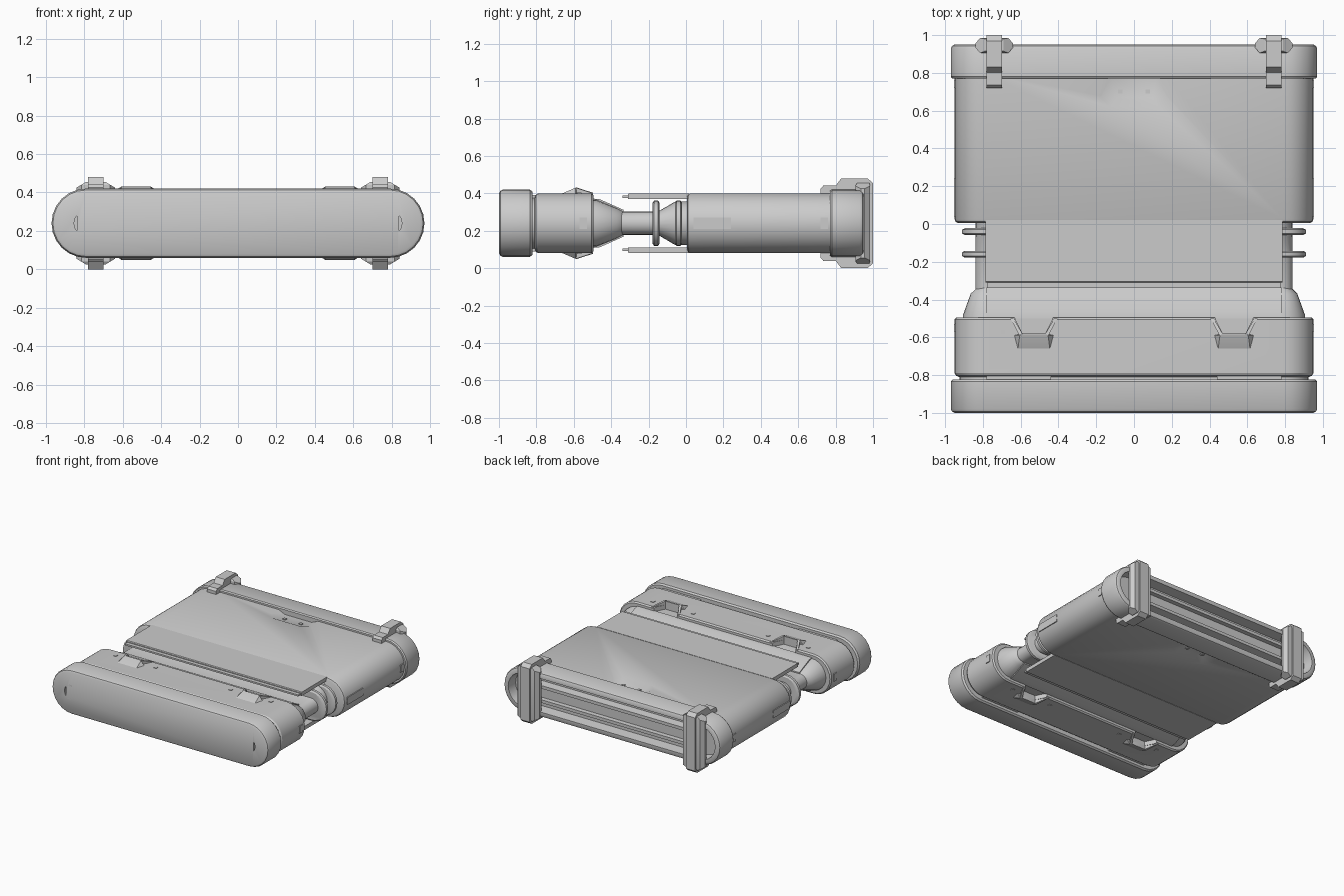
import bpy, bmesh, math

if "Cube" in bpy.data.objects:
    bpy.data.objects.remove(bpy.data.objects["Cube"], do_unlink=True)

MID = 0.24          # height of the horizontal symmetry plane
SIDES = (1, -1)
parts = []

grey = bpy.data.materials.new("plain_grey")
grey.use_nodes = True
grey.diffuse_color = (0.6, 0.6, 0.6, 1)
grey.node_tree.nodes["Principled BSDF"].inputs["Base Color"].default_value = (0.6, 0.6, 0.6, 1)


def finish(name, bm):
    bmesh.ops.recalc_face_normals(bm, faces=bm.faces)
    mesh = bpy.data.meshes.new(name)
    bm.to_mesh(mesh)
    bm.free()
    mesh.materials.append(grey)
    obj = bpy.data.objects.new(name, mesh)
    bpy.context.collection.objects.link(obj)
    parts.append(obj)
    return obj


def stadium(y, w, h, steps=12):
    """Points of a pill-shaped section across the model."""
    pts = []
    for side in SIDES:
        for i in range(steps + 1):
            a = math.pi * i / steps - math.pi / 2
            pts.append((side * (w - h + h * math.cos(a)), y, MID + side * h * math.sin(a)))
    return pts


def loft(name, sections):
    """Skin pill sections given as (y, half width, half height)."""
    bm = bmesh.new()
    rings = [[bm.verts.new(p) for p in stadium(*s)] for s in sections]
    n = len(rings[0])
    for a, b in zip(rings, rings[1:]):
        for i in range(n):
            j = (i + 1) % n
            bm.faces.new((a[i], a[j], b[j], b[i]))
    bm.faces.new(rings[0])
    bm.faces.new(rings[-1])
    return finish(name, bm)


def hull(name, pts, sx=1, sz=1):
    """Convex solid, mirrored in x and about the middle plane on request."""
    bm = bmesh.new()
    for x, y, z in pts:
        bm.verts.new((x * sx, y, MID + sz * (z - MID)))
    res = bmesh.ops.convex_hull(bm, input=bm.verts)
    bmesh.ops.delete(bm, geom=[v for v in res["geom_interior"]], context="VERTS")
    bmesh.ops.dissolve_limit(bm, angle_limit=0.01, verts=bm.verts, edges=bm.edges)
    return finish(name, bm)


def box(name, xs, ys, zs, sx=1, sz=1):
    return hull(name, [(x, y, z) for x in xs for y in ys for z in zs], sx, sz)


def prism(name, xs, profile, sx=1, sz=1):
    """Extrude a (y, z) profile across x."""
    return hull(name, [(x, y, z) for x in xs for y, z in profile], sx, sz)


def cut(target, cutter):
    mod = target.modifiers.new("cut", "BOOLEAN")
    mod.operation = "DIFFERENCE"
    mod.solver = "EXACT"
    mod.object = cutter
    bpy.context.view_layer.objects.active = target
    bpy.ops.object.modifier_apply(modifier=mod.name)
    parts.remove(cutter)
    bpy.data.objects.remove(cutter, do_unlink=True)


# Main pill-shaped shells
front_cap = loft("front_cap", [(-1, 0.95, 0.16), (-0.993, 0.963, 0.173), (-0.98, 0.97, 0.18),
                               (-0.835, 0.97, 0.18), (-0.822, 0.96, 0.17)])
loft("cap_seam", [(-0.83, 0.925, 0.135), (-0.79, 0.925, 0.135)])
front_body = loft("front_body", [(-0.81, 0.925, 0.135), (-0.803, 0.942, 0.152), (-0.79, 0.95, 0.16),
                                 (-0.505, 0.95, 0.16), (-0.495, 0.94, 0.15)])
loft("front_taper", [(-0.64, 0.905, 0.125), (-0.48, 0.905, 0.125),
                     (-0.37, 0.865, 0.08), (-0.34, 0.835, 0.065)])
loft("core", [(-0.36, 0.84, 0.062), (-0.15, 0.84, 0.062), (-0.06, 0.84, 0.115), (0.03, 0.84, 0.115)])
back_body = loft("back_body", [(0.005, 0.93, 0.14), (0.012, 0.944, 0.154), (0.025, 0.95, 0.16),
                               (0.8, 0.95, 0.16)])
loft("back_rim", [(0.77, 0.94, 0.15), (0.77, 0.963, 0.173), (0.78, 0.97, 0.18), (0.93, 0.97, 0.18),
                  (0.943, 0.963, 0.173), (0.95, 0.95, 0.16), (0.95, 0.925, 0.135),
                  (0.87, 0.915, 0.125)])

# Core collars
for y in (-0.16, -0.04):
    loft("core_collar", [(y - 0.018, 0.895, 0.11), (y - 0.01, 0.91, 0.122),
                         (y + 0.01, 0.91, 0.122), (y + 0.018, 0.895, 0.11)])

# Slats in the rear recess
box("rear_panel", (-0.74, 0.74), (0.86, 0.9), (0.2, 0.28))
for sz in SIDES:
    prism("rear_slat", (-0.76, 0.76), [(0.86, 0.28), (0.93, 0.285), (0.93, 0.31), (0.86, 0.32)], sz=sz)

# Details repeated on the upper and lower faces
for sz in SIDES:
    prism("slide_plate", (-0.785, 0.785),
          [(-0.31, 0.37), (-0.31, 0.394), (-0.305, 0.4), (0.02, 0.4), (0.02, 0.37)], sz=sz)
    box("slide_plate_lip", (-0.775, 0.775), (-0.34, -0.3), (0.375, 0.388), sz=sz)
    prism("taper_panel", (-0.78, 0.78),
          [(-0.335, 0.28), (-0.335, 0.312), (-0.46, 0.368), (-0.5, 0.372), (-0.5, 0.3)], sz=sz)

    # Finger recess with two studs
    recess = [(x * s, y, z) for s in SIDES for x, y, z in
              ((0.13, 0.62, 0.402), (0.18, 0.67, 0.402), (0.18, 0.78, 0.402),
               (0.1, 0.67, 0.375), (0.12, 0.78, 0.375))]
    cut(back_body, hull("recess_cutter", recess, sz=sz))

    for sx in SIDES:
        box("recess_stud", (0.06, 0.085), (0.69, 0.712), (0.36, 0.382), sx, sz)

        # Notch in the front body, framed by a raised lip
        notch = [(0.53 + s * dx, y, z) for s in SIDES
                 for dx, y in ((0.11, -0.48), (0.06, -0.58)) for z in (0.365, 0.45)]
        cut(front_body, hull("notch_cutter", notch, sx, sz))
        ramp = [(0.53 + s * dx, y, z) for s in SIDES for dx, y, z in
                ((0.085, -0.665, 0.398), (0.06, -0.58, 0.43), (0.075, -0.59, 0.43),
                 (0.105, -0.59, 0.398), (0.06, -0.58, 0.37))]
        hull("notch_ramp", ramp, sx, sz)
        for s in SIDES:
            lip = [(0.53 + s * dx, y, z) for dx, y, top in
                   ((0.06, -0.582, 0.43), (0.078, -0.59, 0.43),
                    (0.11, -0.497, 0.403), (0.125, -0.497, 0.4)) for z in (0.37, top)]
            hull("notch_lip", lip, sx, sz)
        for x in (0.335, 0.695):
            box("front_stud", (x - 0.012, x + 0.012), (-0.583, -0.559), (0.38, 0.404), sx, sz)
        box("seam_tab", (0.44, 0.78), (-0.825, -0.8), (0.36, 0.39), sx, sz)

        # Small slots on the cap face
        box("cap_tab", (0.785, 0.825), (-1.0, -0.98), (0.287, 0.3), sx, sz)

        # Upper and lower hooks of the rear clips
        clip = (0.7, 0.78)
        prism("clip_hook", clip, [(0.72, 0.4), (0.72, 0.425), (0.735, 0.442),
                                  (0.83, 0.442), (0.83, 0.4)], sx, sz)
        prism("clip_crown", clip, [(0.8, 0.44), (0.83, 0.48), (0.97, 0.48),
                                   (1, 0.455), (1, 0.4), (0.8, 0.4)], sx, sz)

# Upright clip bars, cap end slots and side plates
for sx in SIDES:
    box("clip_strap", (0.7, 0.78), (0.95, 1.0), (0.03, 0.45), sx)
    bar = []
    for s in SIDES:
        for dx, y, h in ((0.1, 0.935, 0.185), (0.1, 0.955, 0.185), (0.075, 0.905, 0.2),
                         (0.075, 0.985, 0.2), (0.05, 0.915, 0.215), (0.05, 0.98, 0.215)):
            bar += [(0.74 + s * dx, y, MID + h), (0.74 + s * dx, y, MID - h)]
    hull("clip_bar", bar, sx)

    slot = [(x, y, MID + s * dz) for s in SIDES for y in (-1.02, -0.9)
            for x, dz in ((0.837, 0.04), (0.848, 0.025), (0.853, 0))]
    cut(front_cap, hull("slot_cutter", slot, sx))

    for y0, y1 in ((0.04, 0.24), (0.72, 0.76), (-0.57, -0.53)):
        box("side_plate", (0.92, 0.953), (y0, y1), (0.21, 0.27), sx)

# Smooth rounded shells, keep hard edges
bpy.ops.object.select_all(action="DESELECT")
for obj in parts:
    obj.select_set(True)
bpy.context.view_layer.objects.active = parts[0]
bpy.ops.object.shade_smooth_by_angle(angle=math.radians(30))
